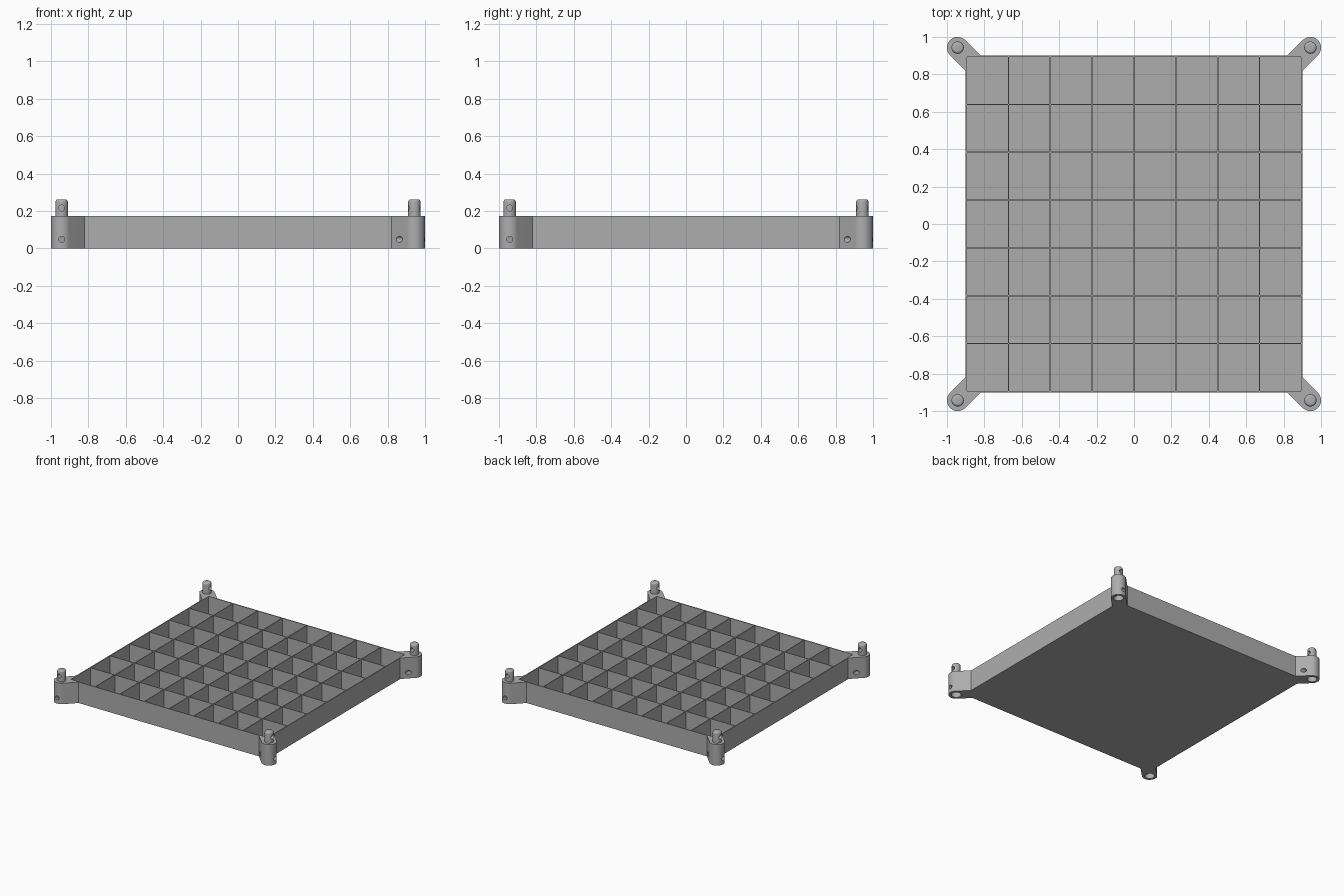
import bpy, bmesh
from math import pi, cos, sin, radians
from mathutils import Matrix, Vector

cube = bpy.data.objects.get("Cube")
if cube:
    bpy.data.objects.remove(cube, do_unlink=True)

HALF, HEIGHT, WALL, FLOOR = 0.9, 0.172, 0.009, 0.01
POST, RADIUS = 0.943, 0.057

grey = bpy.data.materials.new("plain_grey")
grey.use_nodes = True
COLOUR = (0.42, 0.42, 0.42, 1)
grey.diffuse_color = COLOUR
grey.node_tree.nodes["Principled BSDF"].inputs["Base Color"].default_value = COLOUR


def make_object(name, bm):
    bmesh.ops.recalc_face_normals(bm, faces=bm.faces)
    mesh = bpy.data.meshes.new(name)
    bm.to_mesh(mesh)
    bm.free()
    mesh.materials.append(grey)
    obj = bpy.data.objects.new(name, mesh)
    bpy.context.scene.collection.objects.link(obj)
    return obj


def cylinder(name, radius, length, matrix, rounding=0):
    bm = bmesh.new()
    bmesh.ops.create_cone(bm, cap_ends=True, segments=32, radius1=radius,
                          radius2=radius, depth=length)
    if rounding:
        rim = [e for e in bm.edges if all(v.co.z > 0 for v in e.verts)]
        bmesh.ops.bevel(bm, geom=rim, offset=rounding, segments=4,
                        profile=0.5, affect='EDGES')
    bm.transform(matrix)
    return make_object(name, bm)


def combine(target, tool, operation):
    mod = target.modifiers.new(operation.lower(), 'BOOLEAN')
    mod.object, mod.operation, mod.solver = tool, operation, 'EXACT'
    graph = bpy.context.evaluated_depsgraph_get()
    mesh = bpy.data.meshes.new_from_object(target.evaluated_get(graph))
    target.modifiers.clear()
    target.data = mesh
    bpy.data.objects.remove(tool, do_unlink=True)


# Compartment tray: a grid whose cells are inset and sunk to the floor
bm = bmesh.new()
inner = HALF - WALL / 2
bmesh.ops.create_grid(bm, x_segments=8, y_segments=7, size=inner)
bmesh.ops.translate(bm, verts=bm.verts, vec=(0, 0, HEIGHT))
cells = bm.faces[:]
border = [e for e in bm.edges if e.is_boundary]


def extrude_border(edges, scale, dz):
    new = bmesh.ops.extrude_edge_only(bm, edges=edges)["geom"]
    for v in new:
        if isinstance(v, bmesh.types.BMVert):
            v.co = Vector((v.co.x * scale, v.co.y * scale, v.co.z + dz))
    return [e for e in new if isinstance(e, bmesh.types.BMEdge)]


rim = extrude_border(border, HALF / inner, 0)
base = extrude_border(rim, 1, -HEIGHT)
bmesh.ops.contextual_create(bm, geom=base)
bmesh.ops.inset_individual(bm, faces=cells, thickness=WALL / 2)
sunk = bmesh.ops.extrude_discrete_faces(bm, faces=cells)["faces"]
for face in sunk:
    for v in face.verts:
        v.co.z = FLOOR
make_object("compartment_tray", bm)

# Corner bracket: rounded post joined to the tray by a diagonal arm
bm = bmesh.new()
angles = [radians(-45) + pi * i / 24 for i in range(25)]
outline = [(POST + RADIUS * cos(a), POST + RADIUS * sin(a)) for a in angles]
seat = HALF - 0.001
reach = 2 * POST - RADIUS * 2 ** 0.5 - seat
reach = seat - (RADIUS * 2 ** 0.5 - 0) + 0.0
outline += [(reach, seat), (seat, seat), (seat, reach)]
face = bm.faces.new([bm.verts.new((x, y, 0)) for x, y in outline])
top = bmesh.ops.extrude_face_region(bm, geom=[face])["geom"]
bmesh.ops.translate(bm, vec=(0, 0, HEIGHT),
                    verts=[v for v in top if isinstance(v, bmesh.types.BMVert)])
bracket = make_object("corner_bracket", bm)

# Stacking peg on top, matching socket below, and two cross-pin holes
at = lambda z: Matrix.Translation((POST, POST, z))
combine(bracket, cylinder("peg", 0.033, 0.14, at(0.192), 0.014), 'UNION')
combine(bracket, cylinder("socket", 0.037, 0.2, at(-0.005)), 'DIFFERENCE')
for z in (0.048, 0.216):
    pin = at(z) @ Matrix.Rotation(pi / 2, 4, 'X')
    combine(bracket, cylinder("pin_hole", 0.016, 0.4, pin), 'DIFFERENCE')
bracket.data.shade_smooth()
bracket.data.set_sharp_from_angle(angle=radians(30))

# Repeat the bracket around the four corners
names = ["back_left", "back_right", "front_right", "front_left"]
for i, name in enumerate(names):
    obj = bracket if i == 0 else bracket.copy()
    obj.name = name + "_bracket"
    if i:
        bpy.context.scene.collection.objects.link(obj)
    obj.rotation_euler.z = i * pi / 2
